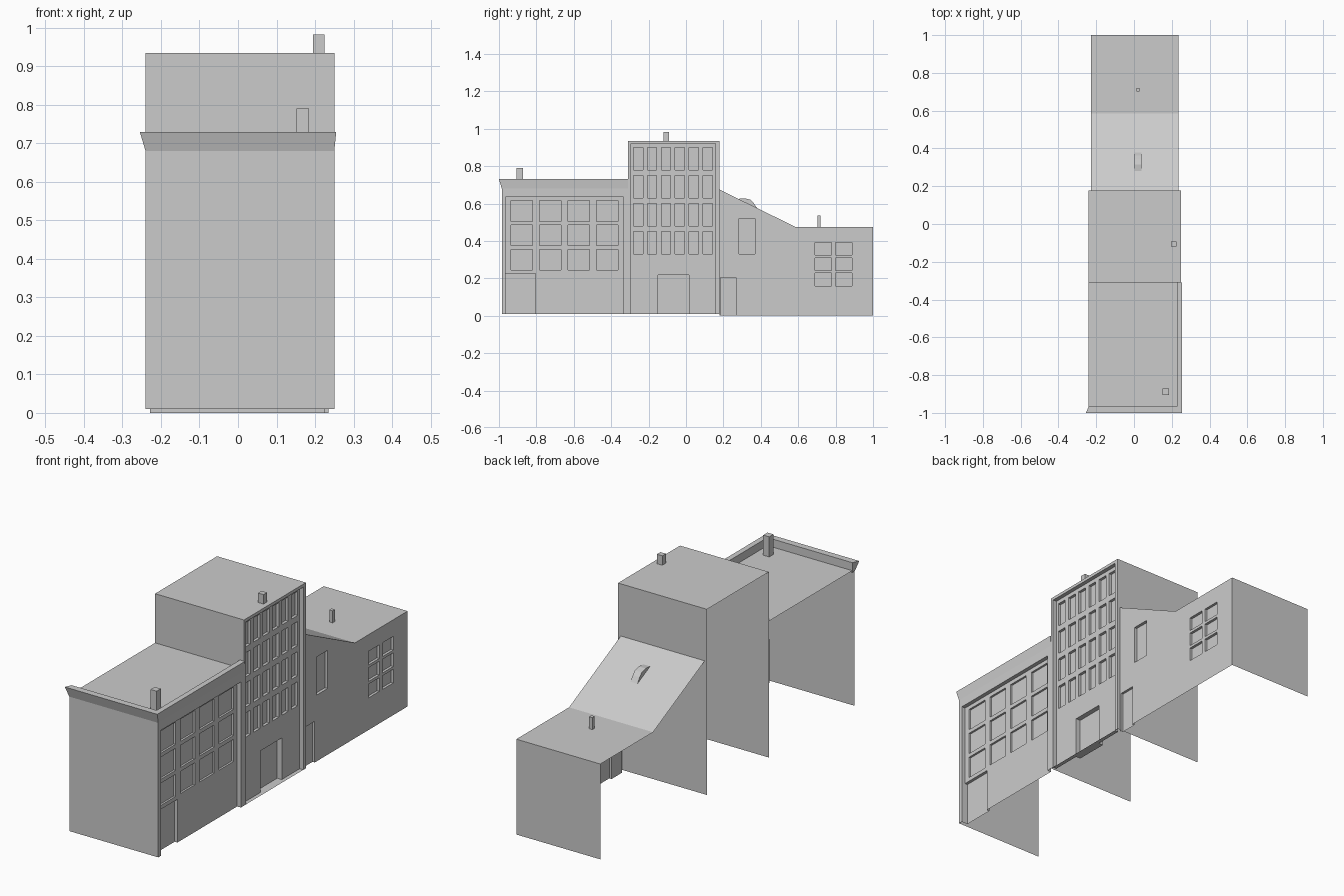
import bpy, bmesh
from mathutils import Vector

if "Cube" in bpy.data.objects:
    bpy.data.objects.remove(bpy.data.objects["Cube"])


def finish(name, bm):
    bmesh.ops.remove_doubles(bm, verts=bm.verts, dist=0.0002)
    bmesh.ops.recalc_face_normals(bm, faces=bm.faces)
    me = bpy.data.meshes.new(name)
    bm.to_mesh(me)
    bm.free()
    ob = bpy.data.objects.new(name, me)
    bpy.context.collection.objects.link(ob)
    return ob


def face(bm, *pts):
    return bm.faces.new([bm.verts.new(p) for p in pts])


def sheet(name, *pts):
    bm = bmesh.new()
    face(bm, *pts)
    me = bpy.data.meshes.new(name)
    bm.to_mesh(me)
    bm.free()
    ob = bpy.data.objects.new(name, me)
    bpy.context.collection.objects.link(ob)


def end_wall(name, y, x0, x1, z0, z1, facing=1):
    pts = [(x1, y, z0), (x0, y, z0), (x0, y, z1), (x1, y, z1)]
    sheet(name, *(pts if facing > 0 else pts[::-1]))


def roof(name, x0, x1, y0, z0, y1, z1):
    sheet(name, (x0, y0, z0), (x1, y0, z0), (x1, y1, z1), (x0, y1, z1))


def box(name, x0, x1, y0, y1, z0, z1):
    bm = bmesh.new()
    bmesh.ops.create_cube(bm, size=1)
    for v in bm.verts:
        v.co = ((x0 + x1) / 2 + v.co.x * (x1 - x0),
                (y0 + y1) / 2 + v.co.y * (y1 - y0),
                (z0 + z1) / 2 + v.co.z * (z1 - z0))
    finish(name, bm)


def window_grid(ys, zs, w, h, depth):
    return [(y, y + w, z, z + h, depth) for y in ys for z in zs]


def facade(name, x, y0, y1, z0, z1, recesses, floor=False, cut=None):
    """Street wall at x with stepped rectangular recesses (y0, y1, z0, z1, depth)."""
    ys, zs = {y0, y1}, {z0, z1}
    for a, b, c, d, _ in recesses:
        ys |= {round(a, 4), round(b, 4)}
        zs |= {round(c, 4), round(d, 4)}
    ys, zs = sorted(ys), sorted(zs)

    def level(i, j):
        y, z = (ys[i] + ys[i + 1]) / 2, (zs[j] + zs[j + 1]) / 2
        out = x
        for a, b, c, d, dep in recesses:
            if a < y < b and c < z < d:
                out = x - dep
        return out

    bm = bmesh.new()
    ny, nz = len(ys) - 1, len(zs) - 1
    for i in range(ny):
        for j in range(nz):
            a, b, c, d = ys[i], ys[i + 1], zs[j], zs[j + 1]
            u = level(i, j)
            face(bm, (u, a, c), (u, b, c), (u, b, d), (u, a, d))
            if i + 1 < ny and abs(level(i + 1, j) - u) > 1e-5:
                v = level(i + 1, j)
                face(bm, (u, b, c), (v, b, c), (v, b, d), (u, b, d))
            if j + 1 < nz and abs(level(i, j + 1) - u) > 1e-5:
                v = level(i, j + 1)
                face(bm, (u, a, d), (u, b, d), (v, b, d), (v, a, d))
            if floor and j == 0 and u < x:
                face(bm, (u, a, c), (x, a, c), (x, b, c), (u, b, c))
    bmesh.ops.remove_doubles(bm, verts=bm.verts, dist=0.0002)
    if cut:
        bmesh.ops.bisect_plane(bm, geom=bm.verts[:] + bm.edges[:] + bm.faces[:],
                               plane_co=cut[0], plane_no=cut[1], clear_outer=True)
    bmesh.ops.dissolve_limit(bm, angle_limit=0.01, verts=bm.verts, edges=bm.edges)
    finish(name, bm)


L, R = -0.24, 0.25      # back and street side of the two taller buildings
A0, AB, BC = -0.985, -0.31, 0.178

# Corner building: recessed panel, door, 4 x 3 windows
facade("corner_facade", R, A0, AB, 0.01, 0.69,
       [(-0.965, -0.335, 0.01, 0.635, 0.02), (-0.965, -0.805, 0.01, 0.225, 0.035)]
       + window_grid([-0.935 + 0.152 * i for i in range(4)],
                     [0.245 + 0.13 * i for i in range(3)], 0.115, 0.11, 0.03))
end_wall("corner_end_wall", A0, L, R, 0.01, 0.69, -1)
roof("corner_roof", L, R, A0, 0.69, AB, 0.69)

# Flared cornice with parapet around the corner
bm = bmesh.new()
rings = []
for cx, cy, sx, sy in [(L, A0, -1, 1), (R, A0, 1, 1), (R, AB, 1, 0)]:
    inx = -0.022 if sx > 0 else 0
    fl = 0.005 if sx > 0 else -0.015
    rings.append([bm.verts.new(p) for p in [
        (cx, cy, 0.68), (cx + fl, cy - 0.015 * sy, 0.73),
        (cx + inx, cy + 0.018 * sy, 0.73), (cx + inx, cy + 0.018 * sy, 0.68)]])
for r, s in zip(rings, rings[1:]):
    for k in range(3):
        bm.faces.new((r[k], s[k], s[k + 1], r[k + 1]))
bm.faces.new(rings[0])
bm.faces.new(rings[-1])
finish("cornice", bm)
box("corner_chimney", 0.152, 0.185, -0.905, -0.872, 0.69, 0.79)

# Tall middle building: recessed panel, door, 6 x 4 windows
facade("middle_facade", R, AB, BC, 0.01, 0.935,
       [(-0.295, 0.157, 0.01, 0.92, 0.02), (-0.15, 0.016, 0.01, 0.217, 0.045)]
       + window_grid([-0.281 + 0.0745 * i for i in range(6)],
                     [0.33 + 0.15 * i for i in range(4)], 0.05, 0.12, 0.034),
       floor=True)
end_wall("middle_front_wall", AB, L, R, 0.01, 0.935, -1)
end_wall("middle_rear_wall", BC, L, R, 0.01, 0.935, 1)
roof("middle_roof", L, R, AB, 0.935, BC, 0.935)
box("middle_chimney", 0.195, 0.225, -0.12, -0.092, 0.935, 0.982)

# Low building: sloped roof section, then flat roof section
CL, CR, CM, CH, CT = -0.228, 0.235, 0.585, 0.475, 0.675
slope = Vector((0, CT - CH, CM - BC))
facade("low_sloped_facade", CR, BC, CM, 0.0, CT,
       [(0.185, 0.268, 0.0, 0.205, 0.012), (0.283, 0.37, 0.33, 0.52, 0.015)],
       cut=((0, CM, CH), slope))
facade("low_flat_facade", CR, CM, 1.0, 0.0, CH,
       window_grid([0.69, 0.80], [0.16 + 0.082 * i for i in range(3)], 0.087, 0.068, 0.013))
roof("low_sloped_roof", CL, CR, BC, CT, CM, CH)
roof("low_flat_roof", CL, CR, CM, CH, 1.0, CH)
end_wall("low_end_wall", 1.0, CL, CR, 0.0, CH, 1)
box("low_chimney", 0.012, 0.03, 0.702, 0.72, CH, 0.535)

# Curved roof hatch on the slope
profile = [(0.28, 0.625), (0.315, 0.628), (0.345, 0.62), (0.362, 0.602), (0.38, 0.575)]
bm = bmesh.new()
f = face(bm, *[(0.002, y, z) for y, z in profile])
ext = bmesh.ops.extrude_face_region(bm, geom=[f], use_keep_orig=True)
bmesh.ops.translate(bm, vec=(0.038, 0, 0),
                    verts=[e for e in ext["geom"] if isinstance(e, bmesh.types.BMVert)])
finish("roof_hatch", bm)
